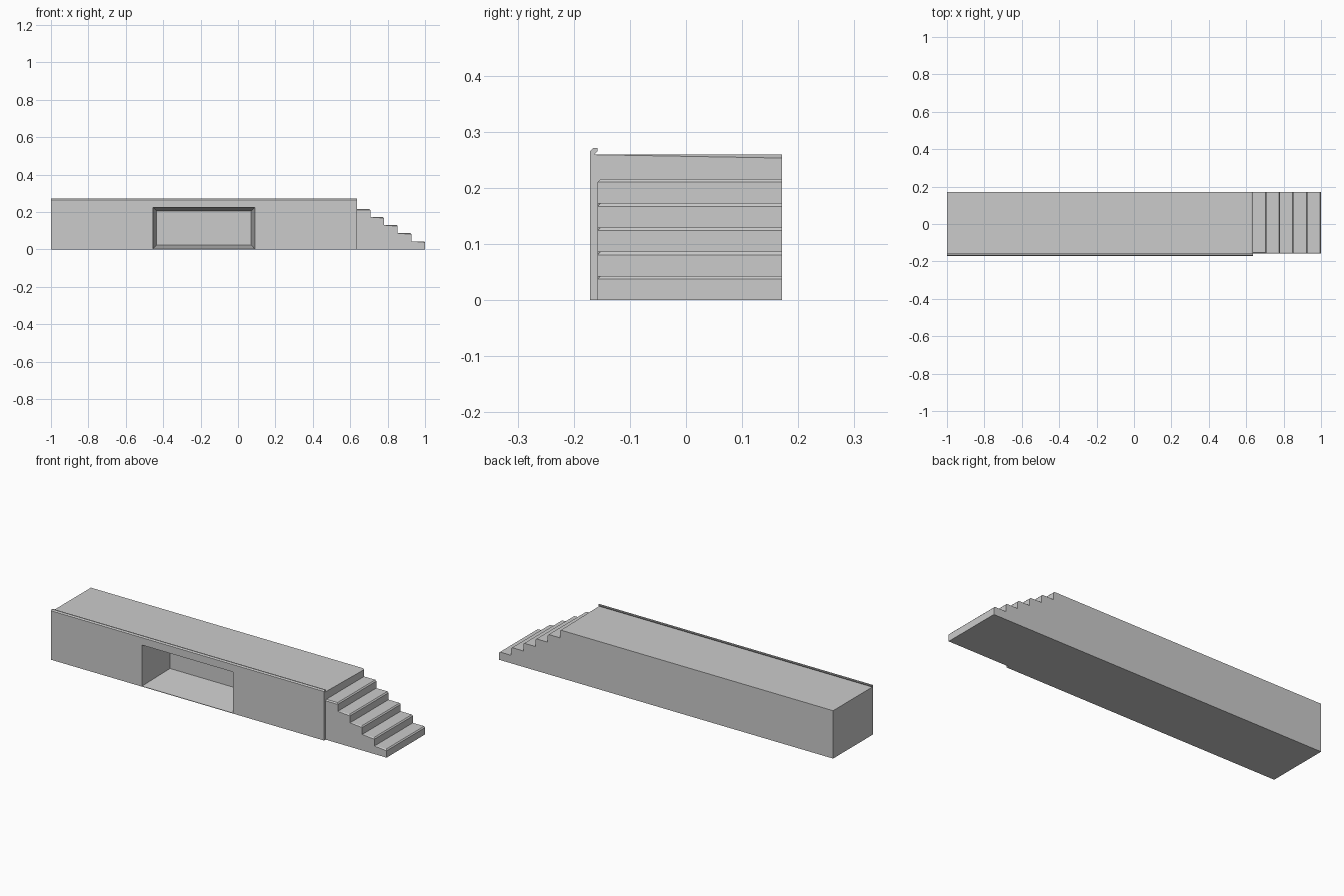
import bpy, bmesh
from mathutils import Vector

if "Cube" in bpy.data.objects:
    bpy.data.objects.remove(bpy.data.objects["Cube"])


def finish(name, bm):
    bmesh.ops.recalc_face_normals(bm, faces=bm.faces)
    me = bpy.data.meshes.new(name)
    bm.to_mesh(me)
    bm.free()
    ob = bpy.data.objects.new(name, me)
    bpy.context.collection.objects.link(ob)
    return ob


def extrude(points, vec):
    bm = bmesh.new()
    face = bm.faces.new([bm.verts.new(p) for p in points])
    new = bmesh.ops.extrude_face_region(bm, geom=[face], use_keep_orig=True)
    bmesh.ops.translate(bm, vec=vec,
                        verts=[v for v in new['geom'] if isinstance(v, bmesh.types.BMVert)])
    bmesh.ops.recalc_face_normals(bm, faces=bm.faces)
    return bm


def bevel(bm, edges, width):
    bmesh.ops.bevel(bm, geom=edges, offset=width, offset_type='OFFSET',
                    segments=1, profile=0.5, affect='EDGES')


X0, X1, Y0, Y1, YS, DECK = -1.0, 0.635, -0.171, 0.171, -0.158, 0.259
C = 0.006

# platform block with the small undercut lip along the front
section = [(Y0, 0), (Y0, 0.265), (-0.165, 0.271), (YS, 0.271), (YS, 0.265),
           (-0.164, DECK), (Y1, DECK), (Y1, 0)]
bm = extrude([(X0, y, z) for y, z in section], Vector((X1 - X0, 0, 0)))
bevel(bm, [e for e in bm.edges if all(abs(v.co.x - X1) < 1e-4 and abs(v.co.z - DECK) < 1e-4
                                      for v in e.verts)], C)
platform = finish("platform", bm)

# tapered recess in the front
def ring(x0, x1, z0, z1, y):
    return [(x0, y, z0), (x1, y, z0), (x1, y, z1), (x0, y, z1)]

bm = bmesh.new()
t = (Y0 - 0.038) 
a = [bm.verts.new(p) for p in ring(-0.4585, 0.0935, -0.001, 0.2285, t)]
b = [bm.verts.new(p) for p in ring(-0.435, 0.07, 0.023, 0.205, 0.04)]
bm.faces.new(a)
bm.faces.new(b)
for i in range(4):
    j = (i + 1) % 4
    bm.faces.new((a[i], a[j], b[j], b[i]))
cutter = finish("recess_cutter", bm)
cutter.hide_render = True
cutter.hide_viewport = True
mod = platform.modifiers.new("recess", 'BOOLEAN')
mod.operation = 'DIFFERENCE'
mod.solver = 'EXACT'
mod.object = cutter

# five steps with chamfered treads
N = 5
rise, run = 0.0432, (1.0 - X1) / N
profile = [(X1, 0)]
for i in range(N):
    z = rise * (N - i)
    profile += [(X1 + run * i, z), (X1 + run * (i + 1), z)]
profile.append((1.0, 0))
bm = extrude([(x, YS, z) for x, z in profile], Vector((0, Y1 - YS, 0)))
edges = []
for e in bm.edges:
    p, q = (v.co for v in e.verts)
    top = p.z > 0.01 and abs(p.z - q.z) < 1e-4
    if not top:
        continue
    front = abs(p.y - YS) < 1e-4 and abs(q.y - YS) < 1e-4
    level = round(p.z / rise)
    nose = abs(p.x - q.x) < 1e-4 and abs(p.x - (X1 + run * (N - level + 1))) < 1e-3
    if front or nose:
        edges.append(e)
bevel(bm, edges, C)
# the side hidden against the platform is left open
hidden = [f for f in bm.faces if all(abs(v.co.x - X1) < 1e-4 for v in f.verts)]
bmesh.ops.delete(bm, geom=hidden, context='FACES')
finish("steps", bm)
